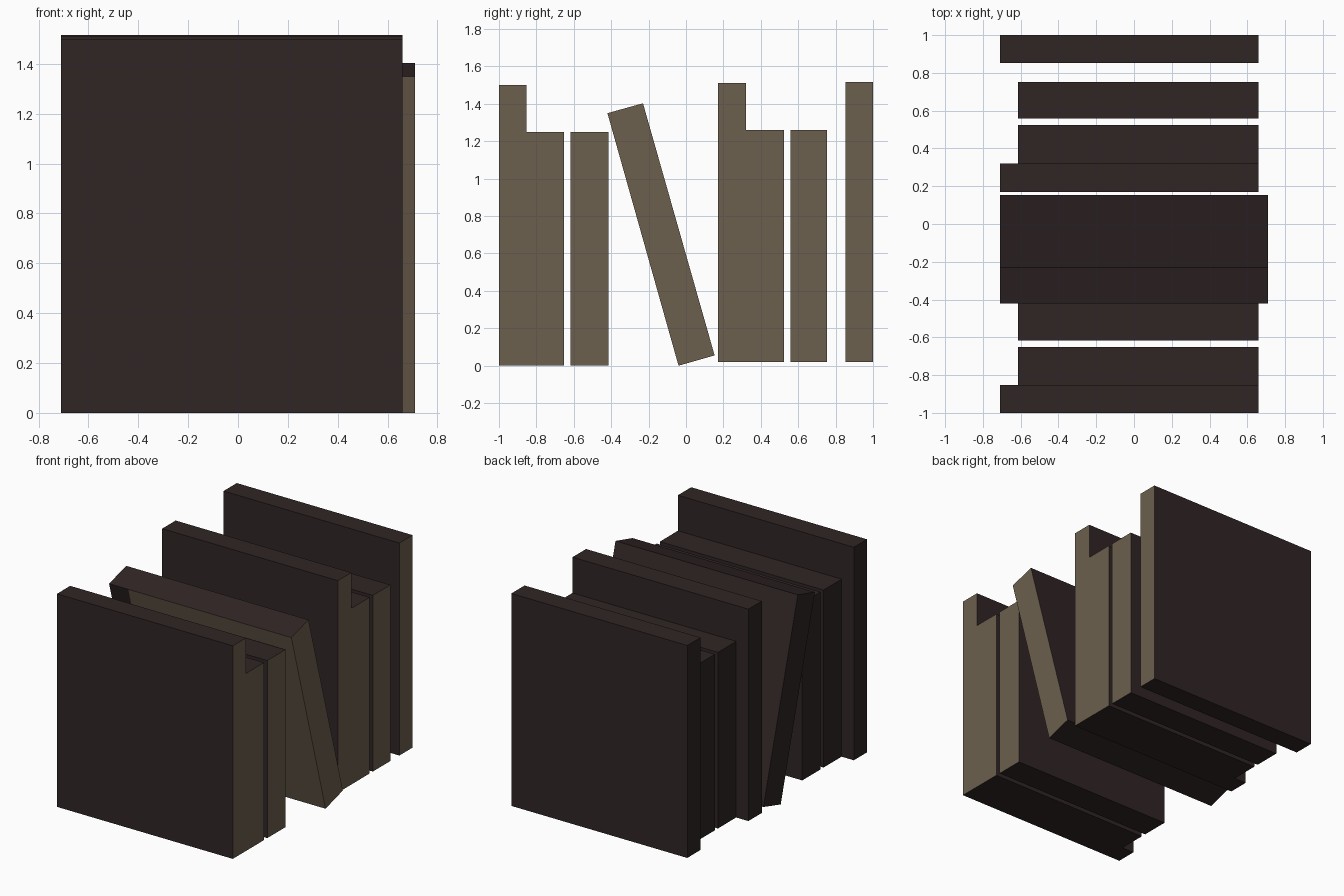
import bpy, bmesh

if "Cube" in bpy.data.objects:
    bpy.data.objects.remove(bpy.data.objects["Cube"], do_unlink=True)


def make_material(name, color):
    mat = bpy.data.materials.new(name)
    mat.use_nodes = True
    mat.diffuse_color = color
    mat.node_tree.nodes["Principled BSDF"].inputs["Base Color"].default_value = color
    return mat


COVER = make_material("dark brown cover", (0.030, 0.0185, 0.0185, 1))
PAGES = make_material("tan pages", (0.150, 0.115, 0.075, 1))


def make_book(name, profile, x0, x1, spine=None):
    """Extrude a (y, z) profile along x; page faces are picked by direction."""
    bm = bmesh.new()
    base = bm.faces.new([bm.verts.new((x0, y, z)) for y, z in profile])
    out = bmesh.ops.extrude_face_region(bm, geom=[base], use_keep_orig=True)
    for v in out["geom"]:
        if isinstance(v, bmesh.types.BMVert):
            v.co.x = x1
    if spine is not None:
        bmesh.ops.bisect_plane(bm, geom=bm.verts[:] + bm.edges[:] + bm.faces[:],
                               plane_co=(spine, 0, 0), plane_no=(1, 0, 0))
    bmesh.ops.recalc_face_normals(bm, faces=bm.faces)
    for f in bm.faces:
        open_front = (spine is not None and f.normal.y < -0.9
                      and f.calc_center_median().x > spine)
        f.material_index = 1 if f.normal.x > 0.9 or open_front else 0
    mesh = bpy.data.meshes.new(name)
    bm.to_mesh(mesh)
    bm.free()
    mesh.materials.append(COVER)
    mesh.materials.append(PAGES)
    bpy.context.collection.objects.link(bpy.data.objects.new(name, mesh))


# Upright books: name, y range, z range, spine side x
UPRIGHT = [
    ("front_tall_book", -1.0, -0.853, 0.0, 1.50, -0.71),
    ("front_short_book", -0.853, -0.652, 0.0, 1.25, -0.615),
    ("second_short_book", -0.617, -0.415, 0.0, 1.25, -0.615),
    ("middle_tall_book", 0.17, 0.32, 0.02, 1.512, -0.71),
    ("middle_short_book", 0.32, 0.523, 0.02, 1.26, -0.615),
    ("rear_short_book", 0.558, 0.753, 0.02, 1.26, -0.615),
    ("rear_tall_book", 0.853, 1.0, 0.02, 1.516, -0.71),
]
for name, y0, y1, z0, z1, x0 in UPRIGHT:
    make_book(name, [(y0, z0), (y1, z0), (y1, z1), (y0, z1)], x0, 0.66)

# Leaning book with pages showing on its front
make_book("leaning_book", [(-0.04, 0), (0.153, 0.055), (-0.23, 1.403), (-0.42, 1.35)],
          -0.71, 0.71, spine=-0.56)
